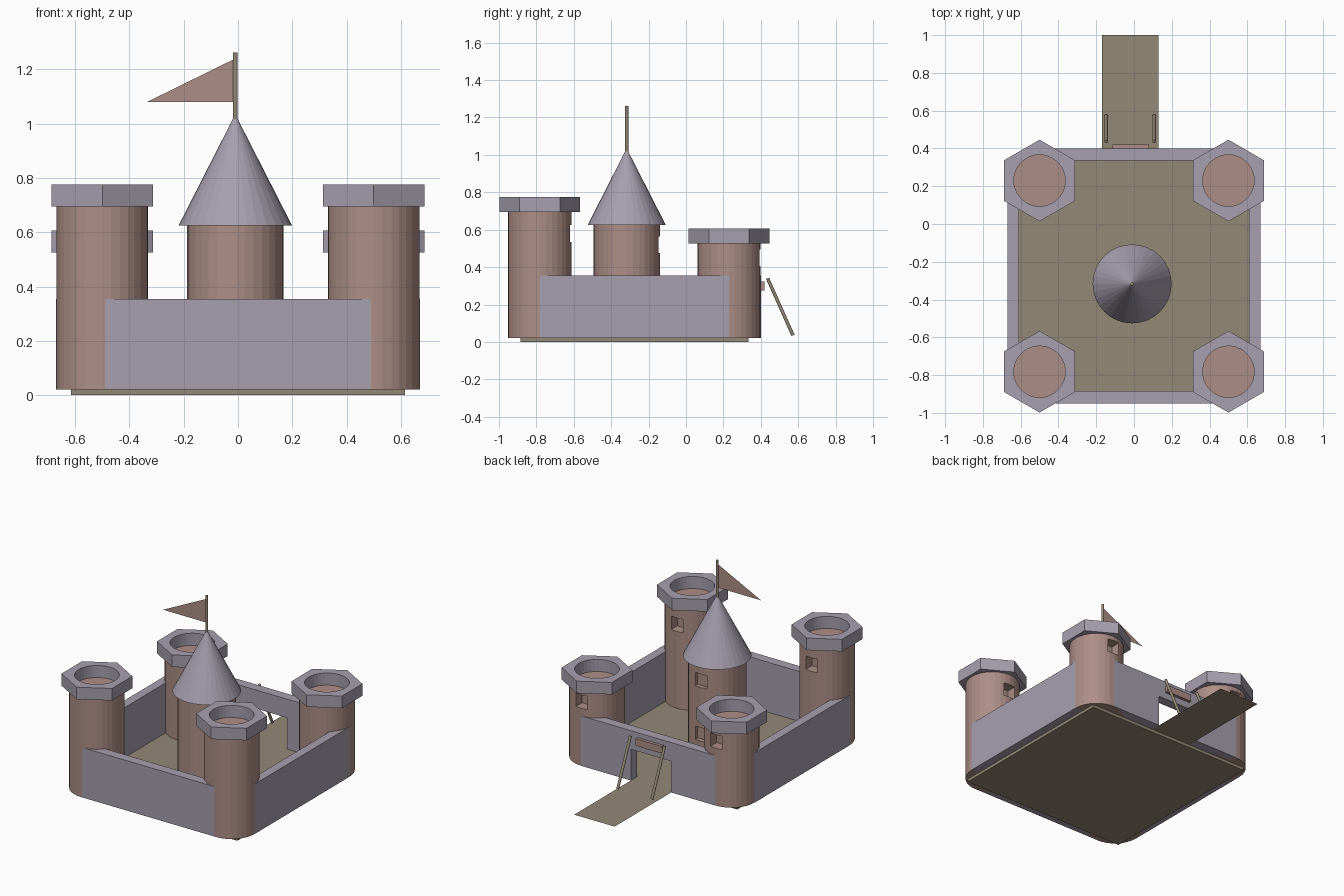
import bpy, bmesh
from math import radians, cos, sin
from mathutils import Vector

if "Cube" in bpy.data.objects:
    bpy.data.objects.remove(bpy.data.objects["Cube"])


def material(name, rgb):
    m = bpy.data.materials.new(name)
    m.diffuse_color = (*rgb, 1)
    m.use_nodes = True
    m.node_tree.nodes["Principled BSDF"].inputs["Base Color"].default_value = m.diffuse_color
    return m


BRICK = material("brick", (0.42, 0.27, 0.24))
STONE = material("stone", (0.38, 0.35, 0.42))
WOOD = material("wood", (0.29, 0.25, 0.18))


def finish(bm, name, mat):
    bmesh.ops.recalc_face_normals(bm, faces=bm.faces)
    mesh = bpy.data.meshes.new(name)
    bm.to_mesh(mesh)
    bm.free()
    ob = bpy.data.objects.new(name, mesh)
    bpy.context.collection.objects.link(ob)
    if mat:
        mesh.materials.append(mat)
    return ob


def box(name, x, y, z, mat=None):
    bm = bmesh.new()
    bmesh.ops.create_cube(bm, size=1)
    for v in bm.verts:
        v.co = [r[0] + (c + 0.5) * (r[1] - r[0]) for c, r in zip(v.co, (x, y, z))]
    return finish(bm, name, mat)


def cone(name, p, q, r1, r2, mat, sides=32):
    p, q = Vector(p), Vector(q)
    bm = bmesh.new()
    bmesh.ops.create_cone(bm, cap_ends=True, segments=sides,
                          radius1=r1, radius2=r2, depth=(q - p).length)
    rot = Vector((0, 0, 1)).rotation_difference(q - p).to_matrix()
    for v in bm.verts:
        v.co = rot @ v.co + (p + q) / 2
    return finish(bm, name, mat)


def flat(name, pts, mat):
    bm = bmesh.new()
    bm.faces.new([bm.verts.new(p) for p in pts])
    return finish(bm, name, mat)


def cut(ob, cutter):
    mod = ob.modifiers.new("opening", 'BOOLEAN')
    mod.operation = 'DIFFERENCE'
    mod.solver = 'EXACT'
    mod.object = cutter
    bpy.context.view_layer.objects.active = ob
    bpy.ops.object.modifier_apply(modifier=mod.name)
    bpy.data.objects.remove(cutter)


def window(ob, x, y, z, depth):
    cut(ob, box("cutter", (x - 0.043, x + 0.043), (y - depth, y + 0.05),
                (z - 0.045, z + 0.045)))


def battlement(name, x, y, z0, z1):
    # hexagonal outside, round hole
    n, bm = 36, bmesh.new()
    rows = []
    for outer, z in ((1, z0), (1, z1), (0, z1), (0, z0)):
        row = []
        for i in range(n):
            a = radians(360 * i / n)
            # distance to hexagon edge, with corners on +y and -y
            r = 0.216 * cos(radians(30)) / cos(radians((360 * i / n + 30) % 60 - 30)) if outer else 0.136
            row.append(bm.verts.new((x + r * cos(a), y + r * sin(a), z)))
        rows.append(row)
    for k in range(4):
        a, b = rows[k], rows[(k + 1) % 4]
        for i in range(n):
            j = (i + 1) % n
            bm.faces.new((a[i], a[j], b[j], b[i]))
    return finish(bm, name, STONE)


FRONT, BACK = -0.782, 0.23

# Courtyard floor
box("courtyard_floor", (-0.615, 0.615), (-0.885, 0.335), (0, 0.02), WOOD)

# Curtain walls
WZ = (0.02, 0.355)
box("front_wall", (-0.5, 0.5), (-0.95, -0.885), WZ, STONE)
back_wall = box("back_wall", (-0.5, 0.5), (0.335, 0.4), WZ, STONE)
cut(back_wall, box("cutter", (-0.17, 0.13), (0.3, 0.45), (-0.05, 0.23)))
for side, s in (("left", -1), ("right", 1)):
    box(side + "_wall", sorted((s * 0.61, s * 0.67)), (FRONT, BACK), WZ, STONE)

    # Corner towers with windows and battlements
    for end, y, top in (("front", FRONT, 0.695), ("back", BACK, 0.525)):
        name = f"{end}_{side}_tower"
        x = s * 0.5
        tower = cone(name, (x, y, 0.02), (x, y, top), 0.169, 0.169, BRICK)
        window(tower, x, y + 0.169, top - 0.115 + (0.04 if end == "back" else 0), 0.07)
        battlement(name + "_battlement", x, y, top, top + 0.081)

# Central keep with roof
KX, KY = -0.01, -0.317
keep = cone("keep", (KX, KY, 0.02), (KX, KY, 0.625), 0.177, 0.177, BRICK)
for z in (0.52, 0.16):
    window(keep, KX, KY + 0.177, z, 0.03)
cone("keep_roof", (KX, KY, 0.625), (KX, KY, 1.035), 0.209, 0, STONE)

# Flag
cone("flag_pole", (KX, KY, 1.0), (KX, KY, 1.262), 0.009, 0.009, WOOD, 12)
flat("flag", ((KX, KY, 1.24), (KX, KY, 1.08), (-0.335, KY, 1.08)), BRICK)

# Drawbridge with its two stays
flat("drawbridge", ((-0.17, 0.335, 0.02), (0.13, 0.335, 0.02),
                    (0.13, 1.0, 0.02), (-0.17, 1.0, 0.02)), WOOD)
for side, x in (("left", -0.147), ("right", 0.107)):
    cone(side + "_drawbridge_stay", (x, 0.436, 0.34), (x, 0.572, 0.035),
         0.009, 0.009, WOOD, 12)

# Plain plaque above the gate
box("gate_plaque", (-0.115, 0.08), (0.395, 0.42), (0.275, 0.322), BRICK)
